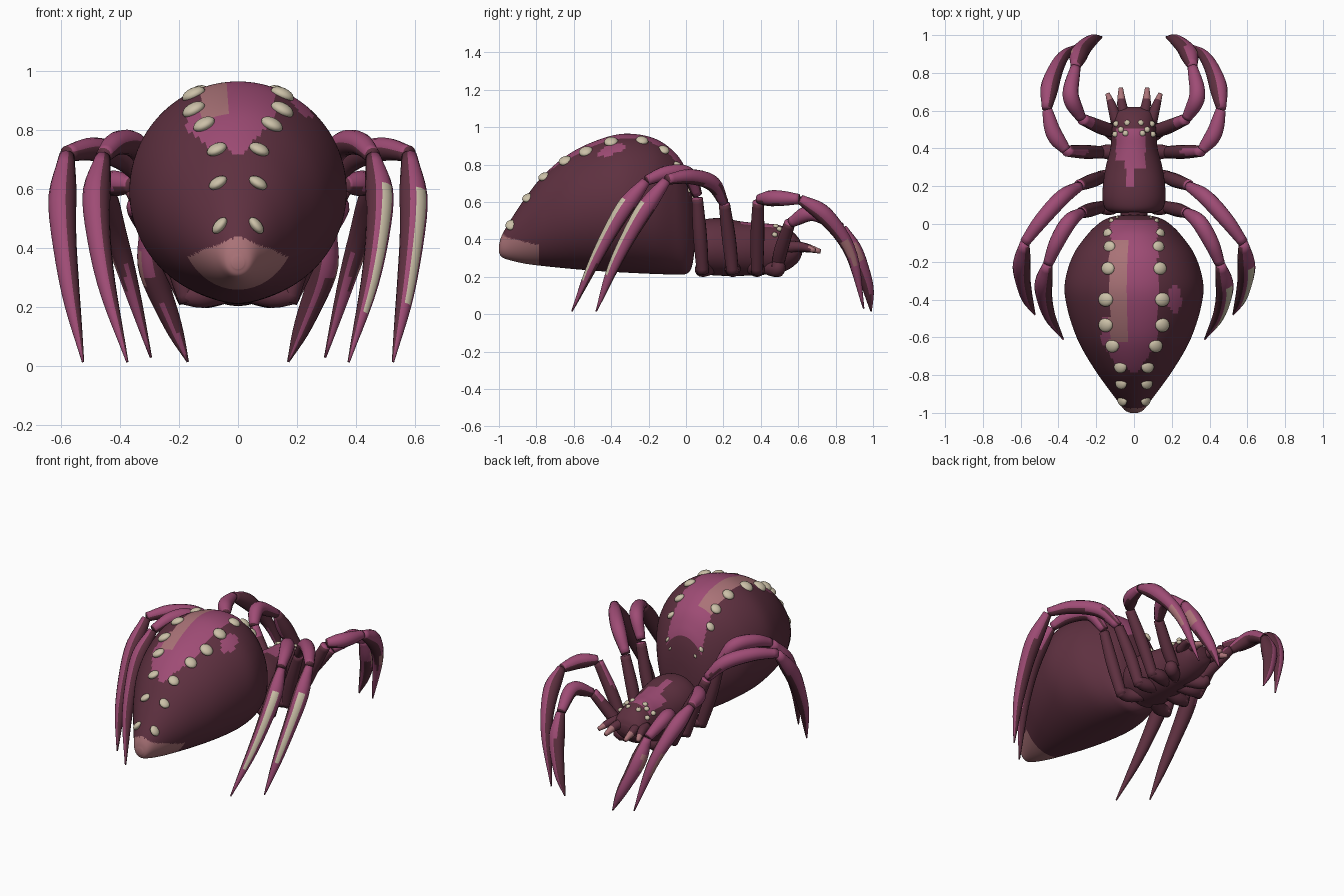
import bpy, bmesh, math
from mathutils import Vector

if "Cube" in bpy.data.objects:
    bpy.data.objects.remove(bpy.data.objects["Cube"])


def material(name, rgb):
    m = bpy.data.materials.new(name)
    m.diffuse_color = (*rgb, 1)
    m.use_nodes = True
    m.node_tree.nodes["Principled BSDF"].inputs["Base Color"].default_value = m.diffuse_color
    return m


MATS = [material("dark plum", (0.112, 0.030, 0.051)),
        material("magenta", (0.345, 0.072, 0.178)),
        material("dusty rose", (0.40, 0.17, 0.185)),
        material("bone", (0.60, 0.53, 0.39))]
PLUM, PINK, ROSE, BONE = range(4)


def spline(pts, n):
    """Catmull-Rom samples through points of any dimension."""
    pts = [Vector(p) for p in pts]
    ext = [2 * pts[0] - pts[1]] + pts + [2 * pts[-1] - pts[-2]]
    out = []
    for i in range(n + 1):
        u = i / n * (len(pts) - 1)
        k = min(int(u), len(pts) - 2)
        t = u - k
        a, b, c, d = ext[k:k + 4]
        out.append(0.5 * (2 * b + (c - a) * t + (2 * a - 5 * b + 4 * c - d) * t * t
                          + (3 * b - a - 3 * c + d) * t ** 3))
    return out


def skin(name, rings, rule):
    """Join equal rings of points into one closed smooth object."""
    bm = bmesh.new()
    rows = [[bm.verts.new(p) for p in r] for r in rings]
    n = len(rows[0])
    for i in range(len(rows) - 1):
        for j in range(n):
            k = (j + 1) % n
            bm.faces.new((rows[i][j], rows[i][k], rows[i + 1][k], rows[i + 1][j]))
    bm.faces.new(rows[0])
    bm.faces.new(rows[-1])
    bmesh.ops.recalc_face_normals(bm, faces=bm.faces)
    bm.normal_update()
    for f in bm.faces:
        f.material_index = rule(f.calc_center_median(), f.normal)
        f.smooth = True
    me = bpy.data.meshes.new(name)
    bm.to_mesh(me)
    bm.free()
    for m in MATS:
        me.materials.append(m)
    ob = bpy.data.objects.new(name, me)
    bpy.context.collection.objects.link(ob)
    return ob


def body(name, table, rule, n=64, seg=72):
    """Loft of ellipses; each row is (y, bottom z, top z), plus half width."""
    rings = []
    for y, lo, hi, w in spline(table, n):
        w, h = max(w, 0.002), max((hi - lo) / 2, 0.002)
        rings.append([(w * math.cos(2 * math.pi * j / seg), y,
                       (lo + hi) / 2 + h * math.sin(2 * math.pi * j / seg)) for j in range(seg)])
    return skin(name, rings, rule)


def tube(name, pts, radii, rule, n=16, seg=14):
    """Round limb along a curve with radii spread along its length."""
    path = spline(pts, n)
    rad = spline([(r, 0) for r in radii], n)
    rings, side, old = [], None, None
    for i, p in enumerate(path):
        d = (path[min(i + 1, n)] - path[max(i - 1, 0)]).normalized()
        if side is None:
            side = d.orthogonal().normalized()
        else:
            side = old.rotation_difference(d) @ side
        old = d
        up = d.cross(side)
        r = max(rad[i][0], 0.003)
        rings.append([p + r * (math.cos(2 * math.pi * j / seg) * side
                               + math.sin(2 * math.pi * j / seg) * up) for j in range(seg)])
    return skin(name, rings, rule)


def knob(name, loc, size, normal, mat):
    """Small flattened ball lying on a surface."""
    bpy.ops.mesh.primitive_uv_sphere_add(segments=16, ring_count=10, radius=1, location=loc)
    ob = bpy.context.object
    ob.name = name
    ob.scale = size
    ob.rotation_euler = Vector(normal).to_track_quat('Z', 'Y').to_euler()
    ob.data.materials.append(MATS[mat])
    bpy.ops.object.shade_smooth()


# Abdomen: teardrop with a top stripe, a side patch and a pale tail
ABDOMEN = [(-1.0, .33, .37, .02), (-.985, .305, .42, .05), (-.94, .288, .50, .085), (-.86, .27, .62, .145),
           (-.76, .257, .745, .215), (-.62, .243, .86, .295), (-.46, .23, .935, .35),
           (-.32, .222, .965, .367), (-.17, .215, .94, .325), (-.06, .212, .865, .25),
           (0, .215, .775, .19), (.03, .25, .69, .14), (.045, .34, .59, .08), (.05, .45, .48, .01)]


def abdomen_rule(c, n):
    if c.y < -.79 and c.z < .44 - .4 * abs(c.x) and c.z > .255:
        return ROSE
    if ((c.x - .215) / .035) ** 2 + ((c.y + .4) / .07) ** 2 < 1 and n.z > 0:
        return PINK
    if n.z > 0 and -.78 < c.y < .02:
        w = .125 * min(1, (c.y + .82) / .2)
        if -.62 < c.y < -.08 and -.13 < c.x < -.035:
            return ROSE
        if -w - (.05 if -.75 < c.y < -.5 else 0) < c.x < w:
            return PINK
    return PLUM


body("abdomen", ABDOMEN, abdomen_rule, n=110, seg=120)

# Two rows of pale knobs down the back
for y, x, r in [(-.05, .14, .026), (-.12, .13, .031), (-.235, .138, .034), (-.4, .15, .038),
                (-.535, .15, .038), (-.645, .115, .036), (-.757, .072, .033),
                (-.845, .068, .031), (-.935, .062, .03), (.015, .12, .016), (.033, .09, .011)]:
    row = min(spline(ABDOMEN, 300), key=lambda s: abs(s[0] - y))
    lo, hi, w = row[1], row[2], row[3]
    h, mid = (hi - lo) / 2, (hi + lo) / 2
    for s in (-1, 1):
        z = mid + h * math.sqrt(max(0, 1 - (x / w) ** 2))
        nrm = Vector((s * x / w ** 2, (y + .35) / .4, (z - mid) / h ** 2))
        knob("back_knob", (s * x, y, z), (r, r * 1.1, r * .6), nrm, BONE)

# Head and chest with an off-centre stripe, and the thin waist
body("head_and_chest",
     [(.055, .30, .44, .06), (.07, .22, .49, .14), (.12, .21, .51, .165), (.2, .205, .512, .165),
      (.3, .205, .495, .15), (.4, .21, .485, .125), (.48, .215, .48, .118), (.55, .24, .455, .11),
      (.6, .28, .41, .09), (.62, .32, .37, .04)],
     lambda c, n: PINK if n.z > .3 and .2 < c.y < .5 and
     -.045 - .05 * (c.y > .33) < c.x < .0 + .06 * (c.y > .3) else PLUM)
body("waist", [(-.02, .32, .5, .08), (.04, .34, .47, .07), (.1, .32, .5, .08)],
     lambda c, n: PLUM, n=8, seg=24)

for s in (-1, 1):
    # Eyes
    for x, y, z in [(.036, .535, .453), (.045, .48, .47), (.095, .53, .415), (.07, .5, .455), (.1, .475, .425)]:
        knob("eye", (s * x, y, z), (.016, .016, .013), (s * x * 4, .3, 1), BONE)
    # Mouth spikes
    for a, m, b in [((.05, .56, .36), (.065, .64, .355), (.07, .72, .335)),
                    ((.09, .54, .36), (.115, .62, .36), (.14, .69, .34))]:
        tube("mouth_spike", [(s * p[0], p[1], p[2]) for p in (a, m, b)], (.034, .025, .012),
             lambda c, n: ROSE if c.y > .66 else PLUM, n=8, seg=12)

# Legs: each has a thigh, a shin and a pointed foot, given for the right side
LEGS = {
    "first_leg": [[(.1, .49, .26), (.17, .51, .35), (.275, .555, .49)],
                  [(.28, .56, .49), (.335, .68, .54), (.31, .83, .46)],
                  [(.31, .835, .46), (.285, .91, .31), (.225, .97, .15), (.17, .99, .015)]],
    "second_leg": [[(.17, .38, .22), (.26, .382, .42), (.355, .386, .60)],
                   [(.36, .39, .615), (.425, .48, .62), (.46, .605, .615)],
                   [(.462, .61, .615), (.44, .75, .52), (.38, .88, .33), (.295, .95, .03)]],
    "third_leg": [[(.17, .25, .22), (.22, .23, .40), (.29, .205, .59)],
                  [(.29, .20, .60), (.38, .14, .70), (.49, .02, .735), (.58, -.10, .72)],
                  [(.58, -.105, .715), (.595, -.24, .53), (.57, -.38, .27), (.525, -.48, .015)]],
    "fourth_leg": [[(.17, .09, .22), (.23, .075, .42), (.28, .06, .62)],
                   [(.28, .06, .64), (.345, .01, .745), (.41, -.1, .755), (.455, -.21, .715)],
                   [(.458, -.215, .71), (.48, -.34, .55), (.45, -.48, .30), (.375, -.61, .015)]],
}
RADII = [(.032, .037, .03), (.027, .042, .04, .027), (.026, .047, .04, .027, .004)]


def thigh_rule(s):
    return lambda c, n: PINK if n.z > .45 and c.z > .45 else PLUM


def shin_rule(s):
    return lambda c, n: PINK if n.z > .1 or n.x * s > .6 else PLUM


def foot_rule(s):
    def rule(c, n):
        if c.y < 0 and s > 0 and .2 < c.z < .62 and n.x > 0.1 and n.y < -.45:
            return BONE
        if c.y > 0 and .28 < c.z < .38 and n.x * s > .75:
            return ROSE
        return PINK if n.x * s > -.35 and n.z > -.45 else PLUM
    return rule


for s in (-1, 1):
    for name, parts in LEGS.items():
        for pts, radii, part, rule in zip(parts, RADII, ("thigh", "shin", "foot"),
                                          (thigh_rule, shin_rule, foot_rule)):
            tube(name + "_" + part, [(s * x, y, z) for x, y, z in pts], radii, rule(s))
        # Hip under the chest
        x, y, z = parts[0][0]
        tube(name + "_hip", [(s * .03, .27 + (y - .27) * .7, .25), (s * .12, y, .24), (s * (x + .02), y, z + .02)],
             (.035, .042, .03), lambda c, n: PLUM, n=8)
